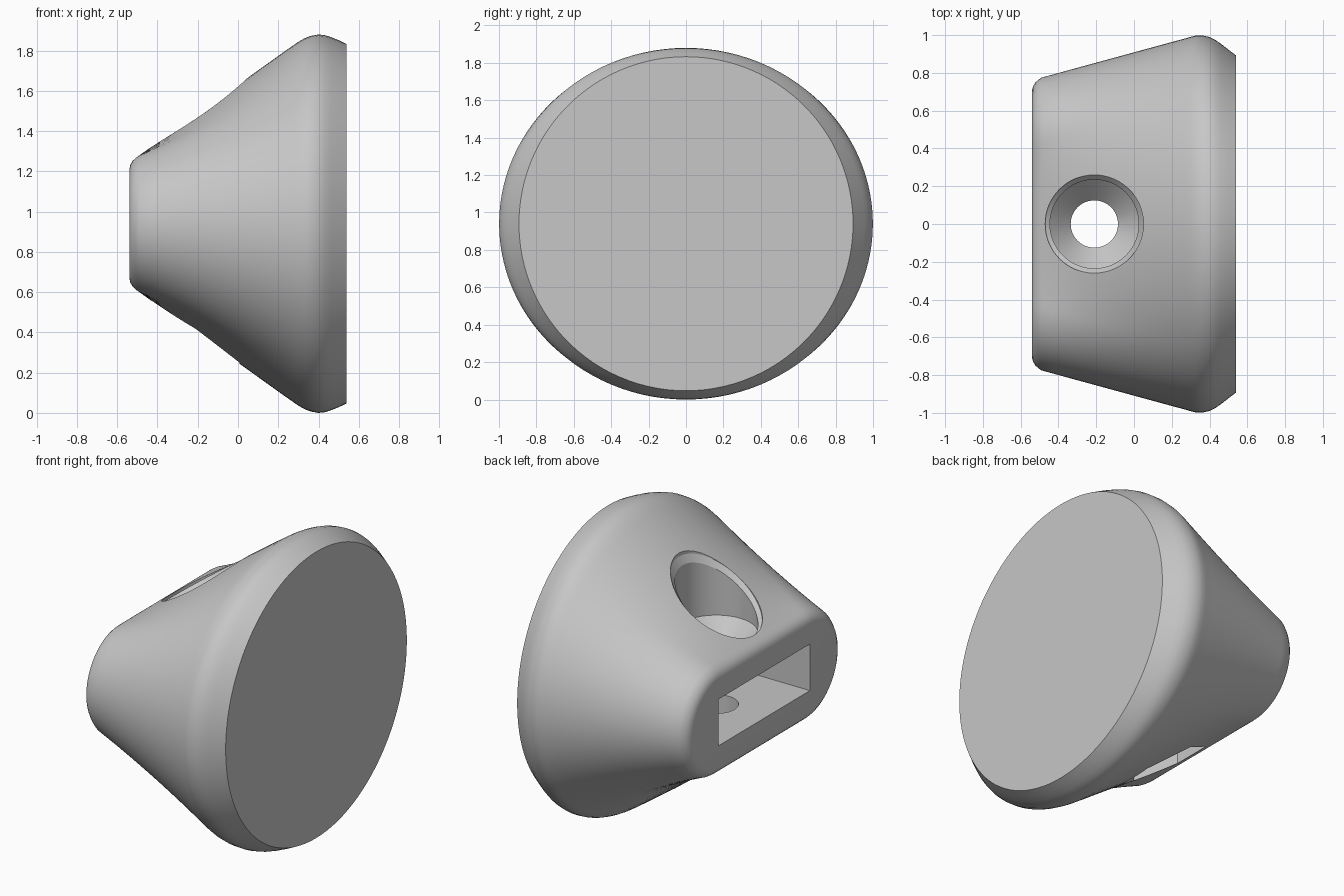
import bpy, bmesh, math

if "Cube" in bpy.data.objects:
    bpy.data.objects.remove(bpy.data.objects["Cube"], do_unlink=True)

MID = 0.94       # height of the long axis
HOLE_X = -0.21   # screw hole position
FLAT = 0.435     # half of the straight length at the narrow end
ROUND = 0.34     # end radius of the narrow end
CORNER = math.radians(49.6)  # where the narrow end's corners land on the rim

grey = bpy.data.materials.new("plain_grey")
grey.use_nodes = True
grey.diffuse_color = (0.57, 0.57, 0.57, 1)
grey.node_tree.nodes["Principled BSDF"].inputs["Base Color"].default_value = (0.57, 0.57, 0.57, 1)


def loft(name, rings):
    """Skin a list of equally sized point rings and close both ends."""
    bm = bmesh.new()
    loops = [[bm.verts.new(p) for p in ring] for ring in rings]
    n = len(loops[0])
    for a, b in zip(loops, loops[1:]):
        for i in range(n):
            j = (i + 1) % n
            bm.faces.new((a[i], a[j], b[j], b[i]))
    bm.faces.new(loops[0])
    bm.faces.new(loops[-1])
    bmesh.ops.recalc_face_normals(bm, faces=bm.faces)
    mesh = bpy.data.meshes.new(name)
    bm.to_mesh(mesh)
    bm.free()
    mesh.materials.append(grey)
    obj = bpy.data.objects.new(name, mesh)
    bpy.context.collection.objects.link(obj)
    return obj


def section(x, half_y, half_z, arc=40, straight=24):
    """Blend from a round-ended slot shape to an ellipse along the axis."""
    t = min(max((x + 0.49) / 0.88, 0), 1)
    r = min(half_z, ROUND)
    big_y = half_y - (1 - t) * (FLAT + r)
    big_z = half_z - (1 - t) * r
    pts = []
    for side in (1, -1):
        samples = []
        for i in range(arc):       # round end
            u = 2 * i / arc - 1
            a = u * math.pi / 2
            samples.append((FLAT + r * math.cos(a), r * math.sin(a), u * CORNER))
        for i in range(straight):  # straight edge
            u = i / straight
            samples.append((FLAT * (1 - 2 * u), r, CORNER + u * (math.pi - 2 * CORNER)))
        for y, z, phi in samples:
            pts.append((x, side * ((1 - t) * y + big_y * math.cos(phi)),
                        MID + side * ((1 - t) * z + big_z * math.sin(phi))))
    return pts


def circle(r, height, sides=64, turn=0.0):
    """Ring around the screw axis; height is a function of x."""
    pts = []
    for i in range(sides):
        a = turn + 2 * math.pi * i / sides
        x = HOLE_X + r * math.cos(a)
        pts.append((x, r * math.sin(a), height(x)))
    return pts


def level(z):
    return lambda x: z


def slope(offset):
    return lambda x: MID + 0.53 + 0.714 * (x - HOLE_X) + offset


# Body: rounded narrow end, ruled flare, rounded rim, flat disc
profile = [(x, FLAT + r, r) for x, r in (
    (-0.54, 0.27), (-0.535, 0.293), (-0.523, 0.313), (-0.507, 0.328), (-0.49, ROUND))]
for i in range(1, 13):
    d = 0.06 * i
    profile.append((-0.49 + d, FLAT + ROUND + 0.273 * d, ROUND + 0.7155 * d))
profile += [(0.27, 0.982, 0.883), (0.3, 0.991, 0.904), (0.33, 0.998, 0.921),
            (0.36, 0.999, 0.933), (0.4, 0.99, 0.94), (0.43, 0.975, 0.937),
            (0.46, 0.954, 0.928), (0.5, 0.923, 0.912), (0.54, 0.893, 0.893)]
body = loft("body", [section(*row) for row in profile])

# Screw hole with countersink, pocket and chamfered mouth
screw = loft("screw_hole_cutter", [
    circle(0.125, level(-0.1)), circle(0.125, level(1.13)),
    circle(0.235, level(1.24)), circle(0.235, slope(-0.04)),
    circle(0.26, slope(-0.01)), circle(0.262, slope(0.3))])

# Six-sided nut pocket underneath
nut = loft("nut_pocket_cutter", [
    circle(0.25, level(z), 6, math.pi / 6) for z in (-0.1, 0.64)])

# Rectangular slot in the narrow end
slot = loft("slot_cutter", [
    [(x, y * 0.45, MID + z * 0.145) for y, z in ((-1, -1), (1, -1), (1, 1), (-1, 1))]
    for x in (-0.7, 0.1)])

bpy.context.view_layer.objects.active = body
for cutter in (screw, nut, slot):
    mod = body.modifiers.new(cutter.name, "BOOLEAN")
    mod.operation = "DIFFERENCE"
    mod.solver = "EXACT"
    mod.object = cutter
    cutter.hide_render = True
    bpy.ops.object.modifier_apply(modifier=mod.name)
for cutter in (screw, nut, slot):
    bpy.data.objects.remove(cutter, do_unlink=True)

bpy.ops.object.select_all(action="DESELECT")
body.select_set(True)
bpy.ops.object.shade_smooth_by_angle(angle=math.radians(24))
